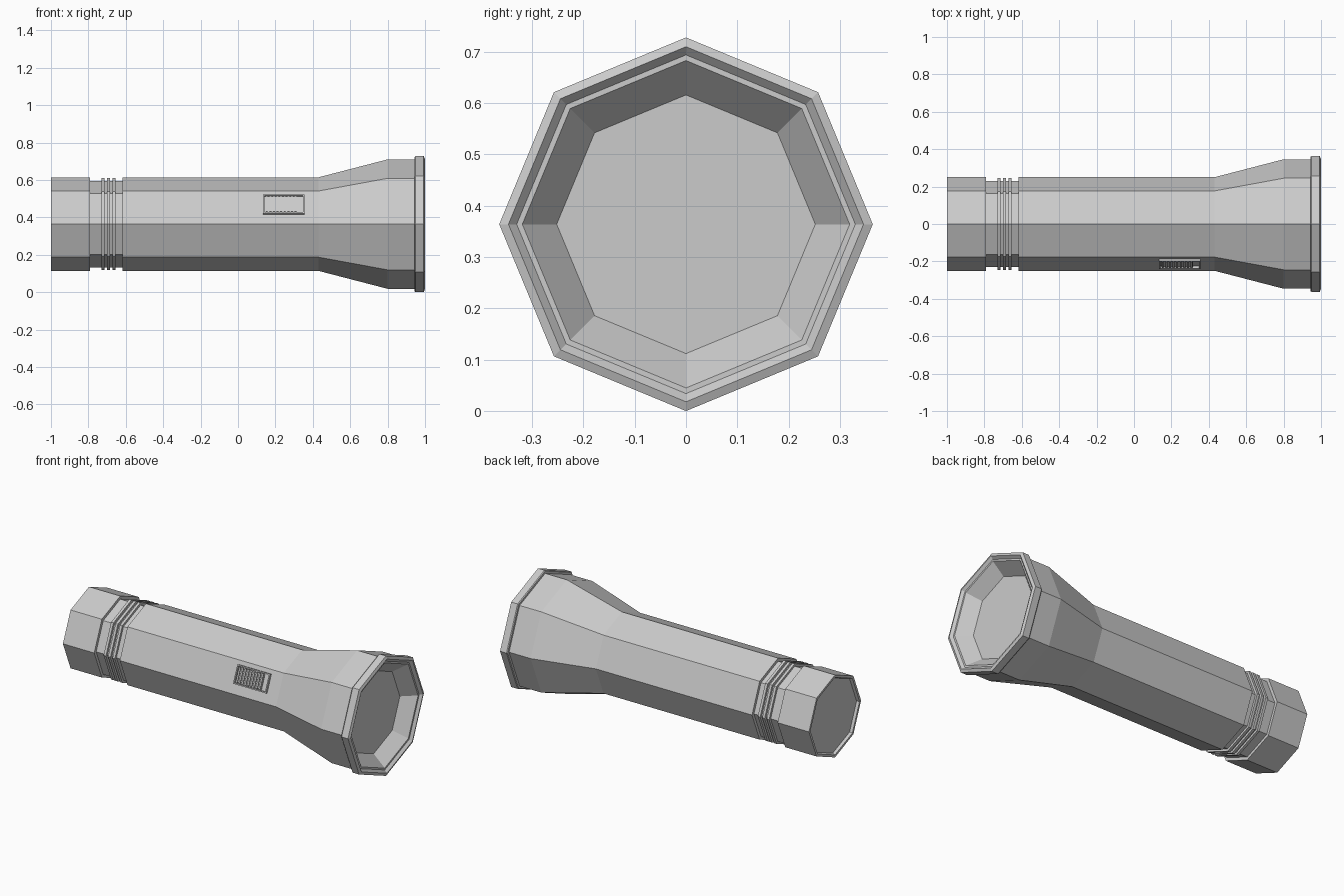
import bpy, bmesh, math
from mathutils import Matrix, Vector

if "Cube" in bpy.data.objects:
    bpy.data.objects.remove(bpy.data.objects["Cube"])

SIDES, AXIS_Z = 8, 0.364


def lathe(name, profile, cap_start=False, cap_end=False):
    """Eight-sided turning around the x axis from (x, radius) points."""
    bm = bmesh.new()
    rings = []
    for x, r in profile:
        rings.append([bm.verts.new((x, r * math.cos(math.tau * i / SIDES),
                                    AXIS_Z + r * math.sin(math.tau * i / SIDES)))
                      for i in range(SIDES)])
    for a, b in zip(rings, rings[1:]):
        for i in range(SIDES):
            j = (i + 1) % SIDES
            bm.faces.new((a[i], b[i], b[j], a[j]))
    if cap_start:
        bm.faces.new(rings[0])
    if cap_end:
        bm.faces.new(rings[-1][::-1])
    bmesh.ops.recalc_face_normals(bm, faces=bm.faces)
    return finish(name, bm)


def finish(name, bm):
    mesh = bpy.data.meshes.new(name)
    bm.to_mesh(mesh)
    bm.free()
    obj = bpy.data.objects.new(name, mesh)
    bpy.context.collection.objects.link(obj)
    return obj


# Tube: recessed tail, grip groove, barrel, flared head, bezel, reflector and lens
ridges = []
for x in (-0.73, -0.70, -0.67):
    ridges += [(x, 0.231), (x, 0.246), (x + 0.016, 0.246), (x + 0.016, 0.231)]
lathe("flashlight_tube",
      [(-0.985, 0.228), (-1.0, 0.235), (-1.0, 0.25), (-0.79, 0.25), (-0.79, 0.231)]
      + ridges
      + [(-0.618, 0.231), (-0.618, 0.25), (0.43, 0.25), (0.80, 0.346), (0.945, 0.346),
         (0.945, 0.36), (0.95, 0.364), (0.993, 0.364), (1.0, 0.346), (0.985, 0.33),
         (0.985, 0.319), (0.91, 0.252)],
      cap_start=True, cap_end=True)

# Switch frame of the barrel facet: u along x, v up the facet, w outwards
tilt = math.radians(22.5)
v = Vector((0, math.sin(tilt), math.cos(tilt)))
w = Vector((0, -math.cos(tilt), math.sin(tilt)))
apothem = 0.25 * math.cos(tilt)
base = Vector((0.245, 0, AXIS_Z)) + w * apothem + v * 0.016
facet = Matrix.Translation(base) @ Matrix(((1, 0, 0), (0, v.y, w.y), (0, v.z, w.z))).to_4x4()


def boxes(name, specs):
    """Boxes on the facet given as (u0, u1, v0, v1, w0, w1)."""
    bm = bmesh.new()
    for u0, u1, v0, v1, w0, w1 in specs:
        m = (facet @ Matrix.Translation(((u0 + u1) / 2, (v0 + v1) / 2, (w0 + w1) / 2))
             @ Matrix.Diagonal((u1 - u0, v1 - v0, w1 - w0, 1)))
        bmesh.ops.create_cube(bm, size=1, matrix=m)
    bmesh.ops.recalc_face_normals(bm, faces=bm.faces)
    return finish(name, bm)


# Raised surround
boxes("switch_frame", [(-0.11, 0.11, 0.048, 0.055, -0.005, 0.014),
                       (-0.11, 0.11, -0.055, -0.048, -0.005, 0.014),
                       (-0.11, -0.103, -0.048, 0.048, -0.005, 0.014),
                       (0.103, 0.11, -0.048, 0.048, -0.005, 0.014)])

# Slider with cross ridges
slider = [(-0.098, 0.07, -0.045, 0.045, -0.005, 0.006)]
slider += [(-0.096 + i * 0.0192, -0.086 + i * 0.0192, -0.045, 0.045, 0.004, 0.013)
           for i in range(9)]
boxes("switch_slider", slider)
